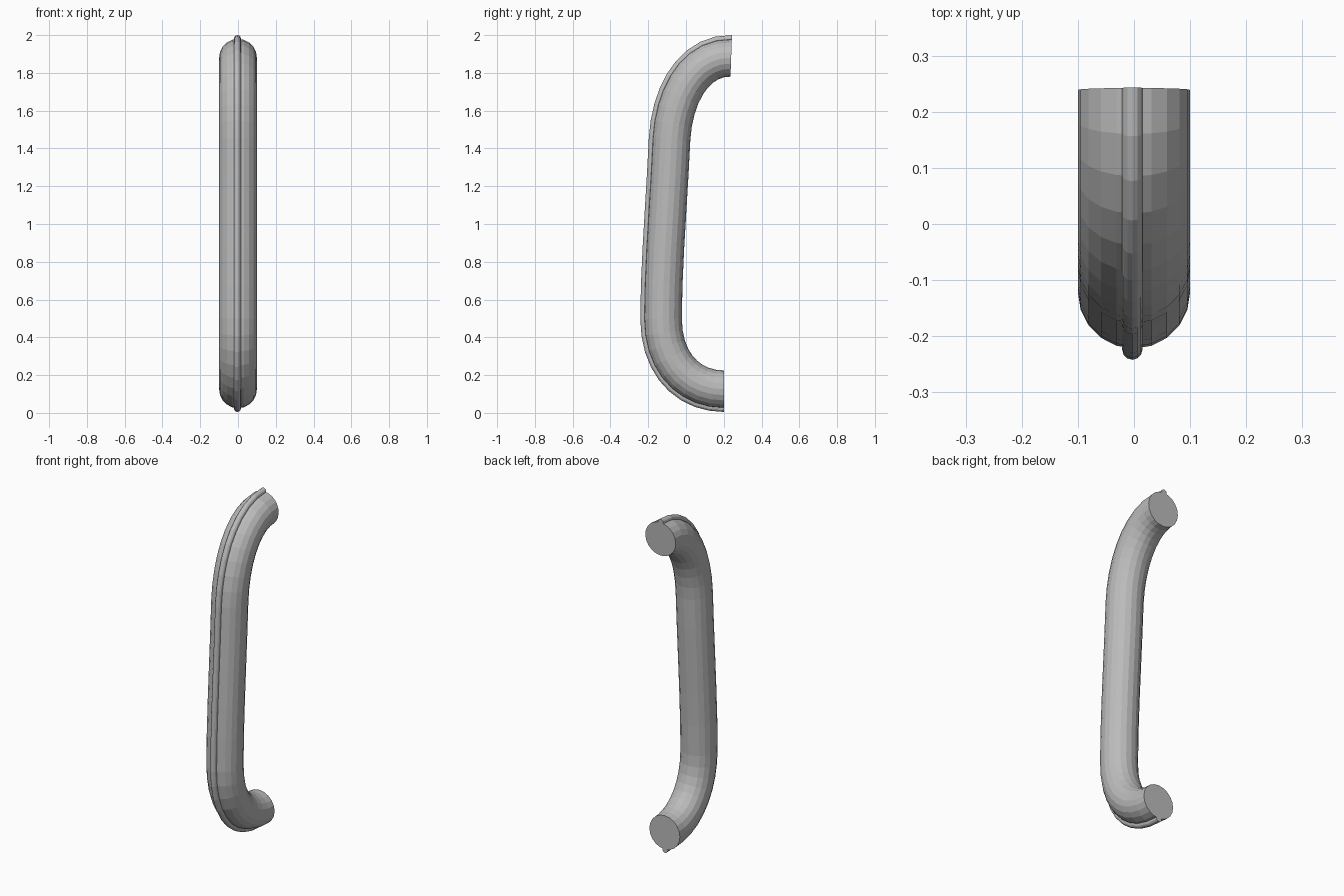
import bpy
import bmesh
import math
from mathutils import Vector
from mathutils.geometry import interpolate_bezier

cube = bpy.data.objects.get("Cube")
if cube:
    bpy.data.objects.remove(cube, do_unlink=True)

SIDES = 20
TUBE_RADIUS = 0.1
BEAD_RADIUS = 0.018
BEAD_OFFSET = 0.102

metal = bpy.data.materials.new("plain_grey")
metal.use_nodes = True
grey = (0.5, 0.5, 0.5, 1.0)
metal.diffuse_color = grey
metal.node_tree.nodes["Principled BSDF"].inputs["Base Color"].default_value = grey


def side_point(y, z):
    return Vector((0, y, z))


# Centre line: bottom bend, long grip, top bend
bends = [
    ((0.2, 0.125), (0.02, 0.125), (-0.122, 0.26), (-0.122, 0.5), 10),
    ((-0.122, 0.5), (-0.122, 0.78), (-0.09, 1.15), (-0.077, 1.45), 6),
    ((-0.077, 1.45), (-0.062, 1.7), (0.06, 1.885), (0.239, 1.88), 10),
]
path = []
for start, handle_a, handle_b, end, steps in bends:
    pts = interpolate_bezier(*(side_point(*p) for p in (start, handle_a, handle_b, end)), steps)
    path += pts if not path else pts[1:]

# Outward direction at every path point, with the ends cut square
outward = []
for i in range(len(path)):
    along = (path[min(i + 1, len(path) - 1)] - path[max(i - 1, 0)]).normalized()
    if i == 0:
        along = side_point(-1, 0)
    elif i == len(path) - 1:
        along = side_point(1, -0.035).normalized()
    outward.append(side_point(-along.z, along.y))


def sweep(name, radius, sides, offset=0.0, shift=0.0):
    """Sweep a round section along the path, with flat caps."""
    bm = bmesh.new()
    rings = []
    for p, out in zip(path, outward):
        ring = []
        for k in range(sides):
            a = 2 * math.pi * k / sides
            across = Vector((shift + radius * math.cos(a), 0, 0))
            ring.append(bm.verts.new(p + across + out * (offset + radius * math.sin(a))))
        rings.append(ring)
    for low, high in zip(rings, rings[1:]):
        for k in range(sides):
            n = (k + 1) % sides
            bm.faces.new((low[k], low[n], high[n], high[k]))
    bm.faces.new(rings[0])
    bm.faces.new(rings[-1])
    bmesh.ops.recalc_face_normals(bm, faces=bm.faces)
    mesh = bpy.data.meshes.new(name)
    bm.to_mesh(mesh)
    bm.free()
    mesh.materials.append(metal)
    obj = bpy.data.objects.new(name, mesh)
    bpy.context.collection.objects.link(obj)
    return obj


# Handle tube and the raised bead along its outer side
sweep("handle_tube", TUBE_RADIUS, SIDES)
sweep("outer_bead", BEAD_RADIUS, 12, BEAD_OFFSET, -0.003)
